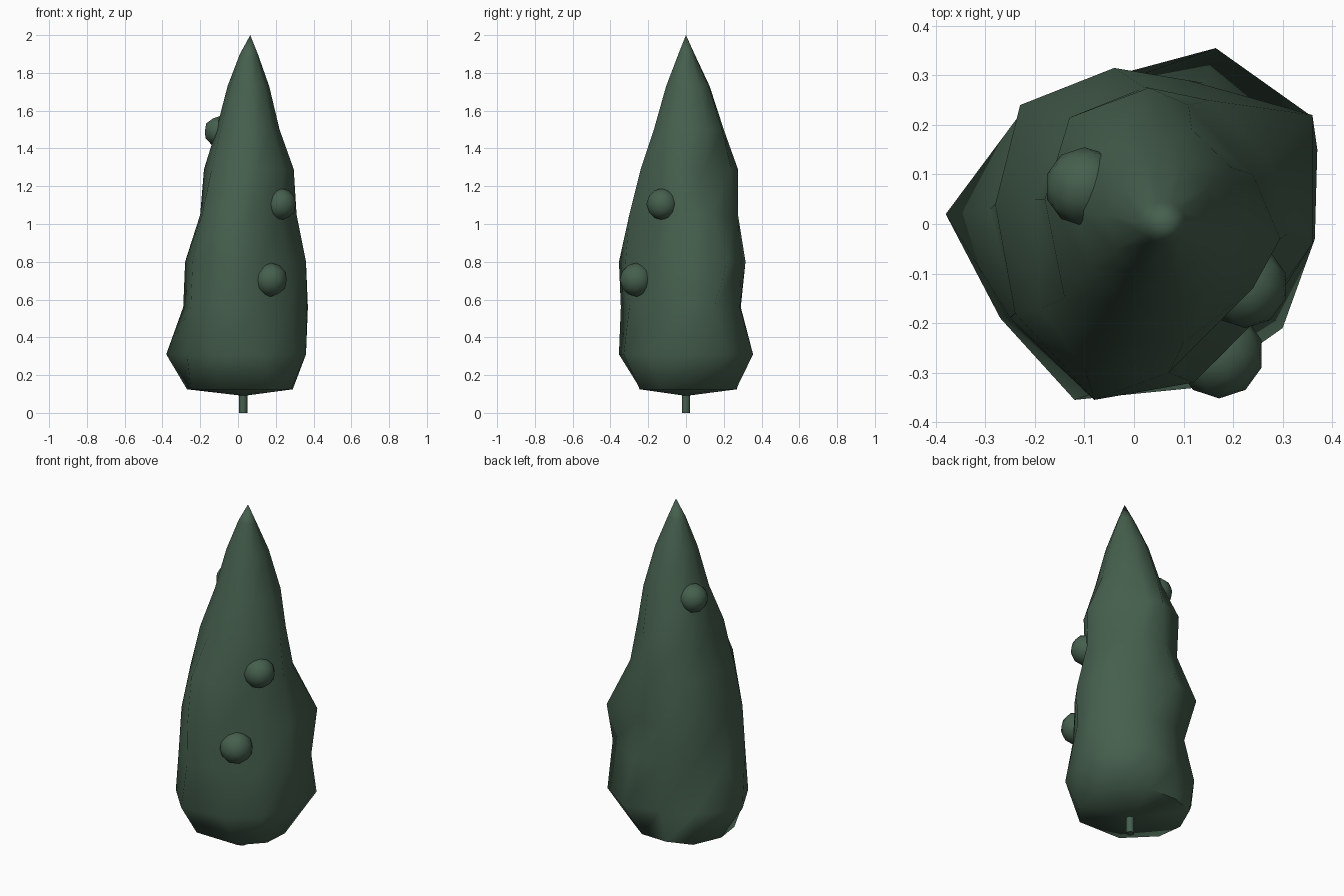
import bpy, bmesh, math

cube = bpy.data.objects.get("Cube")
if cube:
    bpy.data.objects.remove(cube)

green = bpy.data.materials.new("dark_pine_green")
green.use_nodes = True
COLOUR = (0.06, 0.115, 0.075, 1)
green.diffuse_color = COLOUR
bsdf = green.node_tree.nodes["Principled BSDF"]
bsdf.inputs["Base Color"].default_value = COLOUR
bsdf.inputs["Roughness"].default_value = 0.9


def finish(obj, angle):
    """Give the part its colour and smooth shading."""
    obj.data.materials.clear()
    obj.data.materials.append(green)
    bpy.ops.object.select_all(action="DESELECT")
    obj.select_set(True)
    bpy.context.view_layer.objects.active = obj
    bpy.ops.object.shade_smooth_by_angle(angle=math.radians(angle))


def loft(name, rings, bottom, top, angle):
    """Skin equal-sized rings, closed by a point at each end."""
    bm = bmesh.new()
    loops = [[bm.verts.new(p) for p in ring] for ring in rings]
    low, high = bm.verts.new(bottom), bm.verts.new(top)
    n = len(loops[0])
    for i in range(n):
        j = (i + 1) % n
        bm.faces.new((low, loops[0][j], loops[0][i]))
        bm.faces.new((high, loops[-1][i], loops[-1][j]))
        for a, b in zip(loops, loops[1:]):
            bm.faces.new((a[i], a[j], b[j]))
            bm.faces.new((a[i], b[j], b[i]))
    bmesh.ops.recalc_face_normals(bm, faces=bm.faces)
    mesh = bpy.data.meshes.new(name)
    bm.to_mesh(mesh)
    bm.free()
    obj = bpy.data.objects.new(name, mesh)
    bpy.context.collection.objects.link(obj)
    finish(obj, angle)


def oval(z, x0, x1, y0, y1, n=10):
    """Ring of n points that just fills the given extents."""
    angles = [math.tau * i / n - 0.08 for i in range(n)]

    def fit(values, low, high):
        a, b = min(values), max(values)
        return [low + (v - a) / (b - a) * (high - low) for v in values]

    xs = fit([math.cos(a) for a in angles], x0, x1)
    ys = fit([math.sin(a) for a in angles], y0, y1)
    return [(x, y, z) for x, y in zip(xs, ys)]


def jagged(z, *corners):
    """Uneven ring through the bough tips."""
    return [(x, y, z) for x, y in corners]


# Foliage: one skin, ragged below and rounder towards the tip
base = jagged(0.125, (0.29, 0.02), (0.24, 0.16), (0.1, 0.265), (-0.06, 0.27),
              (-0.2, 0.22), (-0.27, 0.06), (-0.25, -0.09), (-0.1, -0.24),
              (0.17, -0.245), (0.28, -0.13))
skirt = jagged(0.31, (0.36, -0.03), (0.355, 0.22), (0.165, 0.355), (-0.04, 0.3),
               (-0.22, 0.235), (-0.38, 0.02), (-0.27, -0.19), (-0.12, -0.355),
               (0.13, -0.33), (0.3, -0.21))
waist = jagged(0.56, (0.365, -0.03), (0.37, 0.15), (0.14, 0.285), (-0.02, 0.29),
               (-0.18, 0.2), (-0.29, 0.03), (-0.25, -0.19), (-0.09, -0.345),
               (0.12, -0.3), (0.27, -0.18))
flare = jagged(0.8, (0.36, -0.04), (0.36, 0.22), (0.11, 0.29), (-0.04, 0.315),
               (-0.23, 0.24), (-0.28, 0.04), (-0.24, -0.18), (-0.08, -0.355),
               (0.12, -0.32), (0.26, -0.18))
shoulder = jagged(1.05, (0.31, -0.02), (0.27, 0.13), (0.15, 0.25), (0.02, 0.275),
                  (-0.13, 0.2), (-0.2, 0.05), (-0.19, -0.17), (-0.1, -0.29),
                  (0.07, -0.3), (0.22, -0.14))
collar = jagged(1.29, (0.295, -0.03), (0.24, 0.1), (0.11, 0.24), (0.03, 0.275),
                (-0.13, 0.215), (-0.18, 0.05), (-0.14, -0.15), (-0.03, -0.235),
                (0.1, -0.24), (0.24, -0.13))
crown = [oval(1.50, -0.115, 0.22, -0.17, 0.20),
         oval(1.73, -0.055, 0.165, -0.105, 0.125),
         oval(1.90, 0.01, 0.105, -0.04, 0.045)]
loft("foliage", [base, skirt, waist, flare, shoulder, collar] + crown,
     (0.03, 0, 0.09), (0.065, 0, 2), 65)

# Round clumps on the foliage
for name, centre, size in (("upper_clump", (-0.10, 0.075, 1.49), 0.08),
                           ("middle_clump", (0.225, -0.125, 1.105), 0.085),
                           ("lower_clump", (0.172, -0.262, 0.705), 0.09)):
    bpy.ops.mesh.primitive_ico_sphere_add(subdivisions=2, radius=size, location=centre)
    clump = bpy.context.object
    clump.name = name
    finish(clump, 60)

# Trunk
bpy.ops.mesh.primitive_cylinder_add(vertices=8, radius=0.022, depth=0.12,
                                    location=(0.027, 0, 0.06))
trunk = bpy.context.object
trunk.name = "trunk"
finish(trunk, 50)
